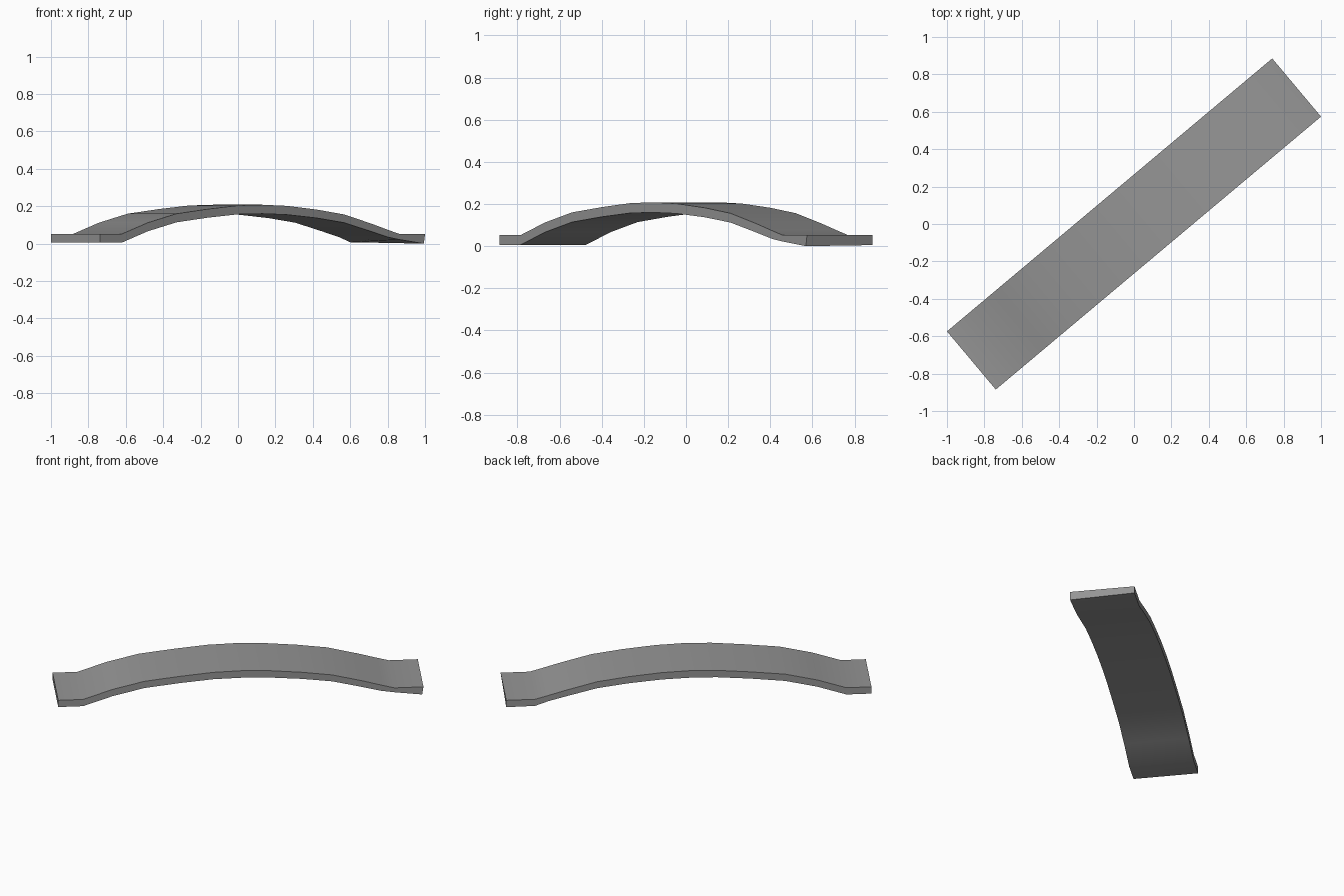
import bpy, bmesh, math
from mathutils import Matrix

if "Cube" in bpy.data.objects:
    bpy.data.objects.remove(bpy.data.objects["Cube"])

HALF_WIDTH = 0.203
ANGLE = math.radians(40)

# Side profile stations: distance along span, top height, underside height
PROFILE = [
    (-1.135, 0.052, 0.006), (-0.98, 0.052, 0.006), (-0.80, 0.112, 0.066),
    (-0.60, 0.160, 0.114), (-0.38, 0.185, 0.139), (-0.17, 0.204, 0.157),
    (0.00, 0.208, 0.160), (0.17, 0.202, 0.155), (0.38, 0.182, 0.137),
    (0.57, 0.156, 0.112), (0.76, 0.107, 0.065), (0.875, 0.074, 0.035),
    (0.955, 0.052, 0.007), (1.135, 0.052, 0.005),
]
# The front edge of the far foot sags a little: underside overrides
FRONT_UNDERSIDE = {0.955: 0.022, 1.135: 0.0}


def build_arch():
    bm = bmesh.new()
    rings = []
    for s, top, bottom in PROFILE:
        front_bottom = FRONT_UNDERSIDE.get(s, bottom)
        end = 1.127 if s == 1.135 else s
        rings.append([bm.verts.new(p) for p in (
            (end, -HALF_WIDTH, front_bottom), (s, HALF_WIDTH, bottom),
            (s, HALF_WIDTH, top), (s, -HALF_WIDTH, top))])
    # Skin between neighbouring sections
    for a, b in zip(rings, rings[1:]):
        for i in range(4):
            j = (i + 1) % 4
            bm.faces.new((a[i], a[j], b[j], b[i]))
    bm.faces.new(rings[0])
    bm.faces.new(rings[-1])
    bmesh.ops.recalc_face_normals(bm, faces=bm.faces)
    bmesh.ops.rotate(bm, verts=bm.verts, cent=(0, 0, 0),
                     matrix=Matrix.Rotation(ANGLE, 3, 'Z'))
    mesh = bpy.data.meshes.new("arched_bridge_deck")
    bm.to_mesh(mesh)
    bm.free()
    obj = bpy.data.objects.new("arched_bridge_deck", mesh)
    bpy.context.collection.objects.link(obj)
    return obj


# Curved slab with flat feet at both ends
deck = build_arch()

# Dark grey stone
stone = bpy.data.materials.new("dark_grey_stone")
stone.diffuse_color = (0.30, 0.30, 0.30, 1)
stone.use_nodes = True
stone.node_tree.nodes["Principled BSDF"].inputs["Base Color"].default_value = stone.diffuse_color
deck.data.materials.append(stone)

# Soft shading along the curve, crisp slab edges
bpy.context.view_layer.objects.active = deck
deck.select_set(True)
bpy.ops.object.shade_smooth_by_angle(angle=math.radians(30))
